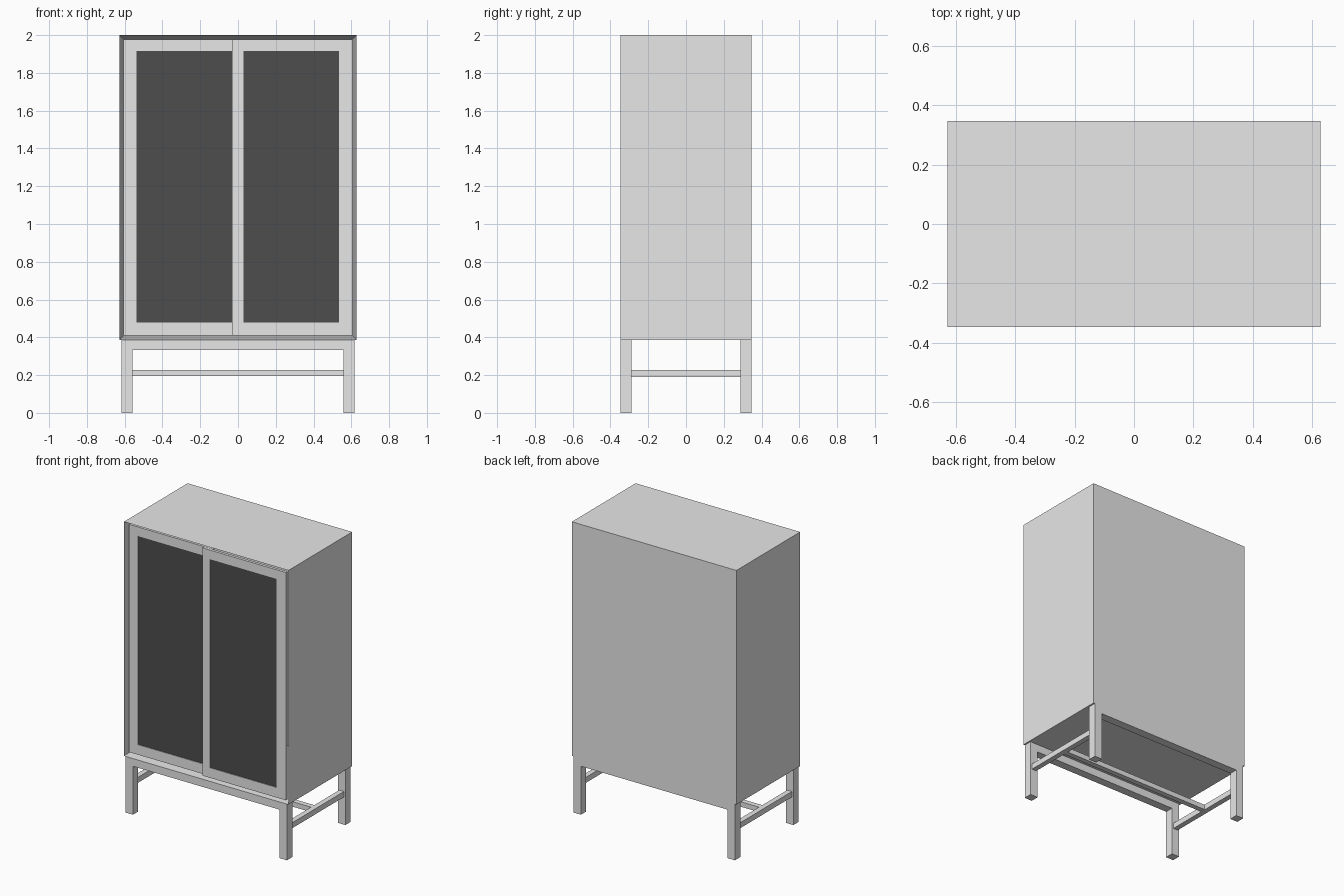
import bpy
import bmesh

if "Cube" in bpy.data.objects:
    bpy.data.objects.remove(bpy.data.objects["Cube"], do_unlink=True)


def material(name, value):
    mat = bpy.data.materials.new(name)
    mat.use_nodes = True
    colour = (value, value, value, 1)
    mat.diffuse_color = colour
    mat.node_tree.nodes["Principled BSDF"].inputs["Base Color"].default_value = colour
    return mat


GREY = material("light grey", 0.8)
DARK = material("dark panel", 0.075)


def finish(name, bm, mat):
    bmesh.ops.recalc_face_normals(bm, faces=bm.faces)
    mesh = bpy.data.meshes.new(name)
    bm.to_mesh(mesh)
    bm.free()
    mesh.materials.append(mat)
    obj = bpy.data.objects.new(name, mesh)
    bpy.context.collection.objects.link(obj)
    return obj


def box_mesh(x0, x1, y0, y1, z0, z1):
    bm = bmesh.new()
    bmesh.ops.create_cube(bm, size=1)
    bmesh.ops.scale(bm, vec=(x1 - x0, y1 - y0, z1 - z0), verts=bm.verts)
    bmesh.ops.translate(bm, vec=((x0 + x1) / 2, (y0 + y1) / 2, (z0 + z1) / 2), verts=bm.verts)
    return bm


def box(name, mat, *bounds):
    return finish(name, box_mesh(*bounds), mat)


def extrude_y(name, points, faces, y, depth, mat):
    """Flat outline in x and z, pushed back along y."""
    bm = bmesh.new()
    verts = [bm.verts.new((x, y, z)) for x, z in points]
    flat = [bm.faces.new([verts[i] for i in f]) for f in faces]
    result = bmesh.ops.extrude_face_region(bm, geom=flat, use_keep_orig=True)
    moved = [g for g in result["geom"] if isinstance(g, bmesh.types.BMVert)]
    bmesh.ops.translate(bm, vec=(0, depth, 0), verts=moved)
    return finish(name, bm, mat)


def corners(x0, x1, z0, z1):
    return [(x0, z0), (x1, z0), (x1, z1), (x0, z1)]


W, D, BASE, TOP = 0.627, 0.347, 0.387, 2.0
WALL = 0.022

# Cabinet: a box hollowed from the front
bm = box_mesh(-W, W, -D, D, BASE, TOP)
front = min(bm.faces, key=lambda f: f.calc_center_median().y)
bmesh.ops.inset_region(bm, faces=[front], thickness=WALL, use_even_offset=True)
bmesh.ops.translate(bm, vec=(0, 2 * D - WALL, 0), verts=front.verts)
finish("cabinet_body", bm, GREY)


# Sliding doors: a ring frame with a dark panel just behind its face
def door(name, x0, x1, in0, in1, y):
    thick, z0, z1 = 0.02, BASE + WALL, TOP - WALL
    low, high = 0.478, 1.915
    ring = [(i, (i + 1) % 4, (i + 1) % 4 + 4, i + 4) for i in range(4)]
    extrude_y(name + "_frame", corners(x0, x1, z0, z1) + corners(in0, in1, low, high),
              ring, y, thick, GREY)
    box(name + "_panel", DARK, in0, in1, y + 0.004, y + 0.012, low, high)


inner = W - WALL
door("right_door", -inner, 0.032, -0.537, -0.03, -D + 0.026)
door("left_door", -0.032, inner, 0.028, 0.535, -D + 0.004)

# Stand: front and back frames of two legs joined by an apron
LEG, OUT, RAIL = 0.058, 0.616, 0.334
leg_in = OUT - LEG
half = [(leg_in, RAIL), (leg_in, 0), (OUT, 0), (OUT, BASE)]
outline = half + [(-x, z) for x, z in reversed(half)]
for name, y in (("front_leg_frame", -D), ("back_leg_frame", D - LEG)):
    extrude_y(name, outline, [range(len(outline))], y, LEG, GREY)

# Side stretchers and the long stretcher between them
mid, bar = OUT - LEG / 2, 0.018
for name, x in (("left_stretcher", mid), ("right_stretcher", -mid)):
    box(name, GREY, x - bar, x + bar, -D + LEG, D - LEG, 0.19, 0.228)
box("long_stretcher", GREY, -mid + bar, mid - bar, -bar, bar, 0.194, 0.228)
